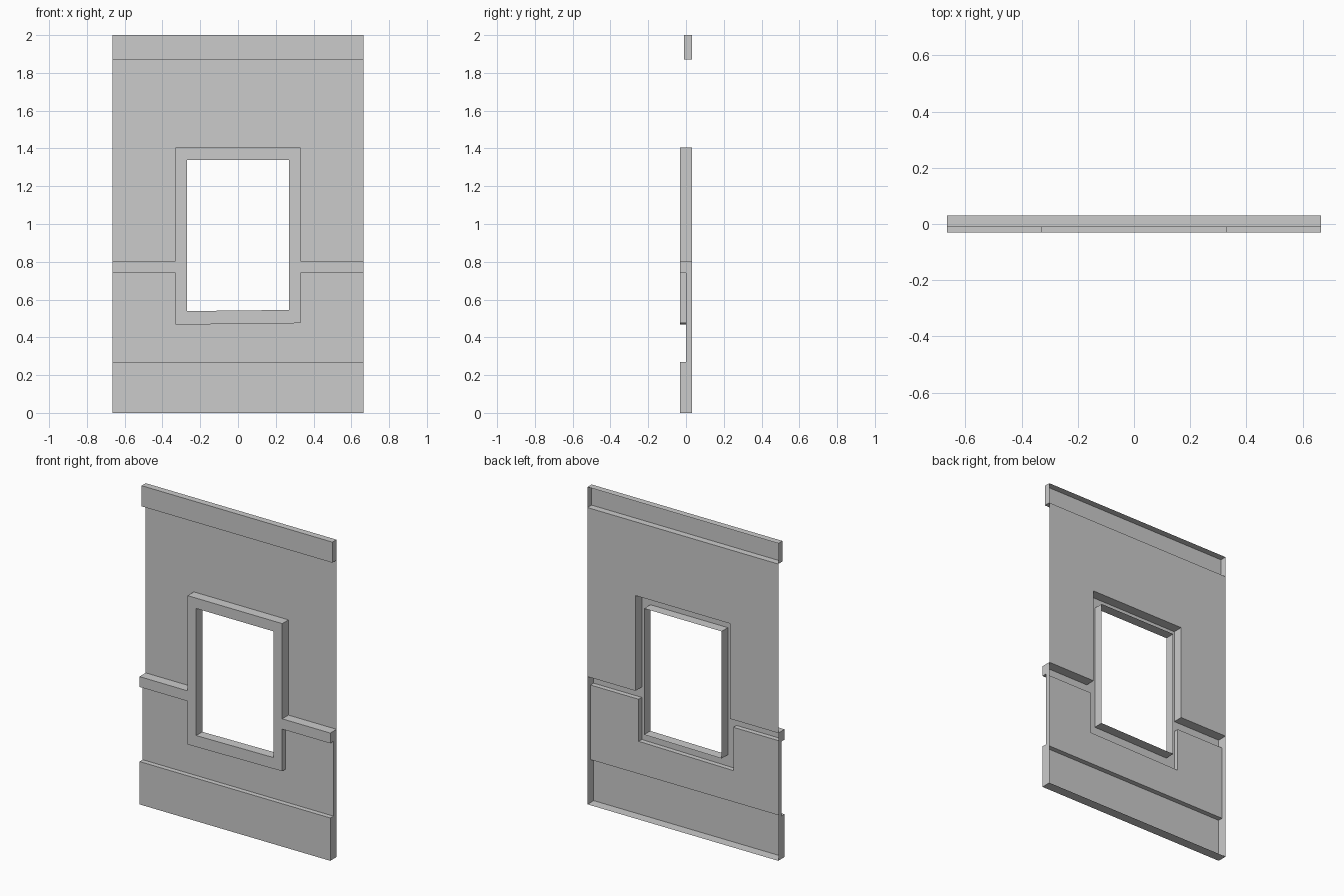
import bpy
import bmesh

if "Cube" in bpy.data.objects:
    bpy.data.objects.remove(bpy.data.objects["Cube"])

W = 0.665               # half width of the panel
FRONT, BACK = -0.031, 0.031
MID, TOP_Y = 0.0, -0.01
RAIL_LO, RAIL_HI = 0.74, 0.805
SKIRT, CORNICE = 0.27, 1.87
FX, F_TOP = 0.33, 1.405  # frame outside
HX, H_TOP = 0.27, 1.34   # window opening


def frame_bottom(x):
    return 0.471 + 0.012 * x


def hole_bottom(x):
    return 0.542 + 0.011 * x


def relief(name, y, outlines):
    """Flat front face at y; each point (x, z, depth) returns its next edge back to depth."""
    bm = bmesh.new()
    for pts in outlines:
        n = len(pts)
        vs = [bm.verts.new((x, y, z)) for x, z, _ in pts]
        front = bm.faces.new(vs)
        faces = [front]
        for i, (x, z, d) in enumerate(pts):
            if d is None:
                continue
            x2, z2, _ = pts[(i + 1) % n]
            a = bm.verts.new((x, d, z))
            b = bm.verts.new((x2, d, z2))
            faces.append(bm.faces.new((vs[(i + 1) % n], vs[i], a, b)))
        front.normal_update()
        if front.normal.y > 0:
            for f in faces:
                f.normal_flip()
    bmesh.ops.remove_doubles(bm, verts=bm.verts[:], dist=1e-5)
    me = bpy.data.meshes.new(name)
    bm.to_mesh(me)
    bm.free()
    ob = bpy.data.objects.new(name, me)
    bpy.context.collection.objects.link(ob)


# Skirting board and top moulding, hollow at the back
relief("skirting_board", FRONT, [[
    (-W, 0, BACK), (W, 0, BACK), (W, SKIRT, MID), (-W, SKIRT, BACK)]])
relief("top_moulding", TOP_Y, [[
    (-W, CORNICE, BACK), (W, CORNICE, BACK), (W, 2, BACK), (-W, 2, BACK)]])

# Lower wall, notched around the frame
relief("lower_wall", MID, [[
    (-W, SKIRT, None), (W, SKIRT, BACK), (W, RAIL_LO, None), (FX, RAIL_LO, None),
    (FX, frame_bottom(FX), None), (-FX, frame_bottom(-FX), None),
    (-FX, RAIL_LO, None), (-W, RAIL_LO, BACK)]])

# Upper wall, set back
relief("upper_wall", BACK, [[
    (-W, RAIL_HI, None), (-FX, RAIL_HI, None), (-FX, F_TOP, None), (FX, F_TOP, None),
    (FX, RAIL_HI, None), (W, RAIL_HI, None), (W, CORNICE, None), (-W, CORNICE, None)]])


# Window frame joined to the side rails, one half per side
def frame_half(s):
    return [
        (0, F_TOP, BACK), (s * FX, F_TOP, BACK), (s * FX, RAIL_HI, BACK),
        (s * W, RAIL_HI, BACK), (s * W, RAIL_LO, MID), (s * FX, RAIL_LO, MID),
        (s * FX, frame_bottom(s * FX), MID), (0, frame_bottom(0), None),
        (0, hole_bottom(0), BACK), (s * HX, hole_bottom(s * HX), BACK),
        (s * HX, H_TOP, BACK), (0, H_TOP, None)]


relief("window_frame_and_rail", FRONT, [frame_half(s) for s in (-1, 1)])
